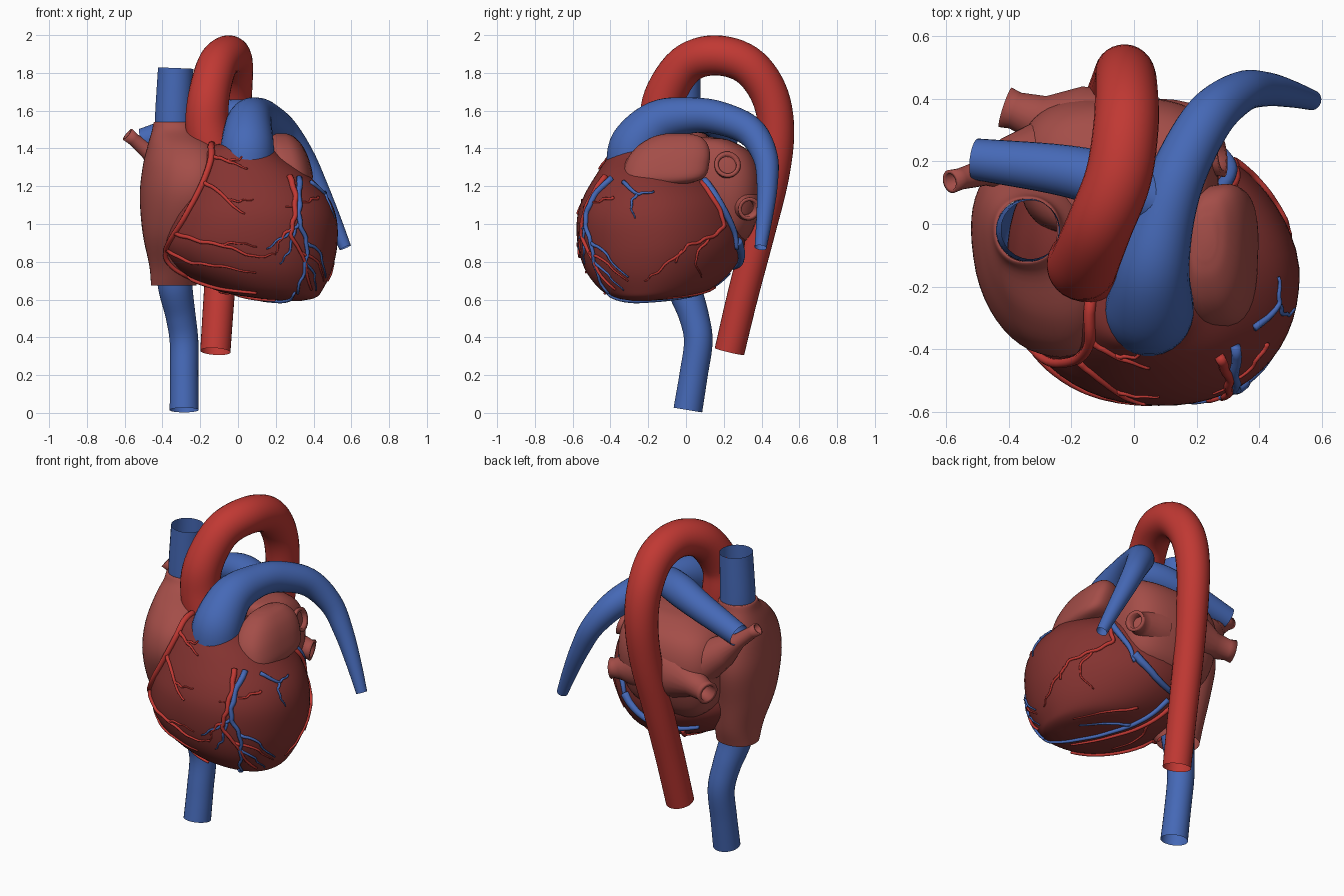
import bpy, bmesh, math
from mathutils import Vector
from mathutils.bvhtree import BVHTree


def material(name, col):
    m = bpy.data.materials.new(name)
    m.diffuse_color = (*col, 1)
    return m


RED = material("artery_red", (0.53, 0.04, 0.033))
BLUE = material("vein_blue", (0.06, 0.14, 0.47))
MUSCLE = material("ventricle_muscle", (0.23, 0.033, 0.03))
ATRIUM = material("atrium_muscle", (0.37, 0.075, 0.065))


def smooth(pts, n):
    """Catmull-Rom interpolation of tuples of any length."""
    out = []
    for i in range(len(pts) - 1):
        p1, p2 = pts[i], pts[i + 1]
        p0 = pts[i - 1] if i else [2 * a - b for a, b in zip(p1, p2)]
        p3 = pts[i + 2] if i + 2 < len(pts) else [2 * b - a for a, b in zip(p1, p2)]
        for k in range(n):
            t = k / n
            out.append(tuple(0.5 * (2 * b + (c - a) * t + (2 * a - 5 * b + 4 * c - d) * t * t
                             + (3 * b - a - 3 * c + d) * t ** 3) for a, b, c, d in zip(p0, p1, p2, p3)))
    out.append(tuple(pts[-1]))
    return out


def build(name, skins, mat, caps=False):
    """Skin one or several stacks of rings into a single smooth object."""
    bm = bmesh.new()
    for rings in skins:
        vs = [[bm.verts.new(p) for p in r] for r in rings]
        n = len(vs[0])
        for a, b in zip(vs, vs[1:]):
            for i in range(n):
                j = (i + 1) % n
                bm.faces.new((a[i], a[j], b[j], b[i]))
        if caps:
            bm.faces.new(vs[0][::-1])
            bm.faces.new(vs[-1])
    bmesh.ops.recalc_face_normals(bm, faces=bm.faces)
    for f in bm.faces:
        f.smooth = True
    me = bpy.data.meshes.new(name)
    bm.to_mesh(me)
    bm.free()
    me.materials.append(mat)
    ob = bpy.data.objects.new(name, me)
    bpy.context.collection.objects.link(ob)
    return ob


def loft(sections, exp=2.2, n=48, tilt=None, cut=0):
    """Rings from (z, xmin, xmax, ymin, ymax[, tilt]); tilt skews the oval inside
    its box, cut flattens its back left (+x, +y) corner."""
    if tilt is not None:
        sections = [(*s, tilt) for s in sections]
    rings = []
    for z, x0, x1, y0, y1, d in smooth(sections, 5):
        ring = []
        for i in range(n):
            a = 2 * math.pi * i / n
            c, s = math.cos(a + d / 2), math.sin(a - d / 2)
            f = 1 - cut * 2 * c * s if c > 0 and s > 0 else 1
            ring.append(((x0 + x1) / 2 + f * (x1 - x0) / 2 * math.copysign(abs(c) ** (2 / exp), c),
                         (y0 + y1) / 2 + f * (y1 - y0) / 2 * math.copysign(abs(s) ** (2 / exp), s), z))
        rings.append(ring)
    return rings


def tube(pts, n=28, steps=6):
    """Rings along a path of (x, y, z, radius)."""
    pts = smooth(pts, steps) if steps else pts
    P = [Vector(p[:3]) for p in pts]
    u, rings = None, []
    for i, p in enumerate(P):
        t = (P[min(i + 1, len(P) - 1)] - P[max(i - 1, 0)]).normalized()
        u = t.orthogonal() if u is None else u - t * u.dot(t)
        u.normalize()
        w = t.cross(u)
        rings.append([p + (u * math.cos(a) + w * math.sin(a)) * pts[i][3]
                      for a in (2 * math.pi * k / n for k in range(n))])
    return rings


# Ventricles: one egg leaning to the apex at front left
ventricles = build("ventricles", [loft([
    (0.592, 0.25, 0.33, -0.28, -0.20), (0.61, 0.08, 0.41, -0.37, -0.03), (0.65, -0.12, 0.447, -0.45, 0.12),
    (0.75, -0.30, 0.495, -0.53, 0.24), (0.88, -0.40, 0.525, -0.572, 0.31), (1.03, -0.385, 0.522, -0.577, 0.30),
    (1.15, -0.34, 0.472, -0.54, 0.25), (1.27, -0.29, 0.36, -0.47, 0.12), (1.35, -0.24, 0.25, -0.415, 0.05),
    (1.41, -0.15, 0.16, -0.37, -0.05), (1.43, -0.06, 0.08, -0.28, -0.15)], 2.2, 56, 0.04, 0.09)], MUSCLE, True)

# Atria and left auricle
right_atrium = build("right_atrium", [loft([
    (0.675, -0.46, -0.22, -0.13, 0.09, 0), (0.78, -0.47, -0.20, -0.20, 0.12, .1), (0.95, -0.505, -0.15, -0.33, 0.15, .2),
    (1.15, -0.52, -0.10, -0.42, 0.19, .3), (1.30, -0.505, -0.09, -0.405, 0.18, .3), (1.41, -0.48, -0.12, -0.31, 0.14, .25),
    (1.49, -0.457, -0.21, -0.17, 0.10, .1), (1.535, -0.447, -0.235, -0.13, 0.088, 0),
    (1.54, -0.435, -0.245, -0.12, 0.08, 0)])], ATRIUM)
build("left_atrium", [loft([
    (0.87, -0.24, 0.10, 0.06, 0.27), (0.95, -0.32, 0.21, 0.0, 0.345), (1.10, -0.36, 0.26, -0.05, 0.395),
    (1.25, -0.36, 0.27, -0.05, 0.40), (1.37, -0.31, 0.25, -0.05, 0.35), (1.44, -0.18, 0.20, -0.03, 0.24),
    (1.46, -0.03, 0.10, 0.03, 0.14)], 2.9, 48, 0)], ATRIUM, True)
build("left_auricle", [loft([
    (1.19, 0.24, 0.34, -0.33, -0.14), (1.235, 0.20, 0.395, -0.34, 0.08), (1.33, 0.165, 0.38, -0.32, 0.125),
    (1.41, 0.16, 0.345, -0.26, 0.12), (1.46, 0.175, 0.30, -0.18, 0.08), (1.478, 0.20, 0.26, -0.11, 0.02)],
    2.7, 32, -0.2)], ATRIUM, True)

# Great vessels, open at the ends
build("aorta", [tube([
    (-0.11, -0.13, 1.28, .12), (-0.16, -0.13, 1.5, .117), (-0.155, -0.115, 1.67, .11), (-0.11, -0.005, 1.84, .106),
    (-0.05, 0.15, 1.893, .106), (-0.025, 0.32, 1.845, .104), (-0.025, 0.435, 1.7, .10), (-0.03, 0.478, 1.5, .095),
    (-0.045, 0.455, 1.25, .09), (-0.075, 0.385, 0.95, .085), (-0.10, 0.30, 0.62, .082),
    (-0.12, 0.23, 0.325, .08)])], RED)
build("pulmonary_trunk", [tube([
    (0.045, -0.28, 1.30, .145), (0.05, -0.26, 1.42, .14), (0.06, -0.14, 1.54, .118), (0.10, 0.03, 1.575, .095),
    (0.15, 0.18, 1.56, .088), (0.24, 0.34, 1.49, .08), (0.34, 0.42, 1.355, .066), (0.42, 0.43, 1.2, .055),
    (0.50, 0.415, 1.03, .043), (0.568, 0.395, 0.875, .032)])], BLUE)
build("right_pulmonary_artery", [tube([
    (0.10, 0.06, 1.57, .085), (-0.05, 0.125, 1.565, .092), (-0.22, 0.17, 1.525, .082),
    (-0.505, 0.207, 1.44, .066)])], BLUE)
build("superior_vena_cava", [tube([
    (-0.335, -0.02, 1.45, .10), (-0.34, -0.02, 1.56, .10), (-0.33, -0.018, 1.825, .094)])], BLUE)
build("inferior_vena_cava", [tube([
    (-0.335, -0.02, 0.80, .10), (-0.332, -0.01, 0.67, .092), (-0.305, 0.04, 0.52, .08), (-0.286, 0.065, 0.38, .076),
    (-0.285, 0.04, 0.2, .075), (-0.285, 0.01, 0.015, .077)])], BLUE)

# Pulmonary veins: flared stubs with a lip turned back into the bore
veins = []
for a, b, r0, r1 in [((0.10, 0.20, 1.27), (0.28, 0.22, 1.315), .10, .046),
                     ((0.10, 0.28, 1.11), (0.275, 0.335, 1.08), .095, .042),
                     ((-0.28, 0.22, 1.22), (-0.585, 0.135, 1.475), .10, .03),
                     ((-0.10, 0.27, 1.16), (-0.41, 0.372, 1.12), .13, .045)]:
    A, B = Vector(a), Vector(b)
    prof = [(0, r0), (.35, r0 * .8), (.65, r1 * 1.25), (.9, r1), (1, r1 * 1.1), (1, r1 * .75), (.7, r1 * .7)]
    axis = (B - A).normalized()
    u = axis.orthogonal()
    w = axis.cross(u)
    veins.append([[A.lerp(B, t) + (u * math.cos(k * math.pi / 10) + w * math.sin(k * math.pi / 10)) * r
                   for k in range(20)] for t, r in prof])
build("pulmonary_veins", veins, ATRIUM)

# Surface for the coronary vessels to lie on
verts, polys = [], []
for ob in (ventricles, right_atrium):
    base = len(verts)
    verts += [v.co.copy() for v in ob.data.vertices]
    polys += [[base + i for i in p.vertices] for p in ob.data.polygons]
surface = BVHTree.FromPolygons(verts, polys)
VIEWS = {"front": (lambda a, b, d: Vector((a, -d, b)), Vector((0, 1, 0))),
         "back": (lambda a, b, d: Vector((a, d, b)), Vector((0, -1, 0))),
         "right": (lambda a, b, d: Vector((d, a, b)), Vector((-1, 0, 0))),
         "below": (lambda a, b, d: Vector((a, b, -d)), Vector((0, 0, 1)))}


def vessels(name, mat, view, paths):
    """Project flat paths (radius, points) onto the surface as tapering tubes."""
    place, ray = VIEWS[view]
    skins = []
    for r, flat in paths:
        line = smooth(flat, 6)
        pts = []
        for i, (a, b) in enumerate(line):
            wig = .004 * math.sin(i * 1.3) if r < .021 else 0
            hit, nor, _, _ = surface.ray_cast(place(a + wig, b - wig, 2), ray)
            if hit is None:
                hit, nor, _, _ = surface.find_nearest(place(a, b, 0.2))
            if nor.dot(ray) > 0:
                nor = -nor
            pts.append((*(hit + nor * r * .35), r * (.85 - .5 * i / (len(line) - 1))))
        skins.append(tube(pts, 8, 0))
    build(name, skins, mat, True)


# Coronary arteries and cardiac veins
vessels("right_coronary_artery", RED, "front", [
    (.022, [(-.14, 1.42), (-.14, 1.34), (-.19, 1.2), (-.28, 1.03), (-.375, .87), (-.36, .79), (-.26, .72), (-.1, .665), (.1, .64)]),
    (.013, [(-.14, 1.36), (-.05, 1.33), (.05, 1.29)]), (.009, [(-.06, 1.335), (.0, 1.34), (.06, 1.37)]),
    (.014, [(-.18, 1.22), (-.1, 1.17), (-.02, 1.09), (.04, 1.05)]), (.009, [(-.06, 1.13), (.0, 1.12), (.08, 1.13)]),
    (.014, [(-.33, .95), (-.2, .91), (-.05, .88), (.08, .83), (.2, .84)]), (.009, [(-.1, .89), (.0, .9), (.1, .88)]),
    (.013, [(-.37, .86), (-.25, .8), (-.1, .78), (.1, .74)])])
vessels("left_descending_artery", RED, "front", [
    (.02, [(.27, 1.25), (.30, 1.15), (.295, 1.03), (.28, .94), (.34, .83), (.38, .66)]),
    (.012, [(.29, .98), (.23, .93), (.2, .85)]), (.011, [(.33, .85), (.42, .8), (.45, .7)])])
vessels("great_cardiac_vein", BLUE, "front", [
    (.02, [(.32, 1.24), (.32, 1.1), (.325, 1.0), (.36, .9), (.35, .77), (.31, .64)]),
    (.012, [(.32, 1.0), (.25, .94), (.15, .87)]), (.012, [(.36, .9), (.43, .85), (.46, .72)]),
    (.010, [(.3, .98), (.27, .86), (.22, .79)]), (.010, [(.35, .8), (.4, .74), (.41, .65)])])
vessels("circumflex_artery", RED, "right", [
    (.017, [(.08, 1.22), (.17, 1.08), (.19, .98), (.1, .92), (0, .88), (-.06, .8)]),
    (.010, [(.12, .93), (.05, .82), (.08, .72)]), (.010, [(-.02, .86), (-.15, .75), (-.22, .7)]),
    (.010, [(-.38, 1.14), (-.46, 1.12), (-.54, 1.09)])])
vessels("marginal_vein", BLUE, "right", [
    (.014, [(-.33, 1.22), (-.26, 1.16), (-.17, 1.17)]), (.010, [(-.26, 1.16), (-.29, 1.1), (-.27, 1.03)])])
vessels("coronary_sinus", BLUE, "right", [(.03, [(.09, 1.22), (.15, 1.14), (.21, 1.04), (.25, .95), (.26, .87)])])
vessels("coronary_sinus_back", BLUE, "back", [(.03, [(.22, .91), (.16, .86), (.05, .8), (-.1, .78), (-.22, .8)])])
vessels("middle_cardiac_vein", BLUE, "below", [
    (.018, [(-.06, .22), (.02, .08), (.13, -.12), (.25, -.3), (.3, -.42)]), (.011, [(.05, .03), (.18, -.02), (.3, -.12)])])
vessels("posterior_artery", RED, "below", [
    (.016, [(-.12, .2), (-.03, .05), (.08, -.14), (.2, -.32)]), (.010, [(-.05, .08), (-.1, -.1), (-.05, -.25)]),
    (.010, [(.1, .15), (.25, .05), (.36, -.1)])])
